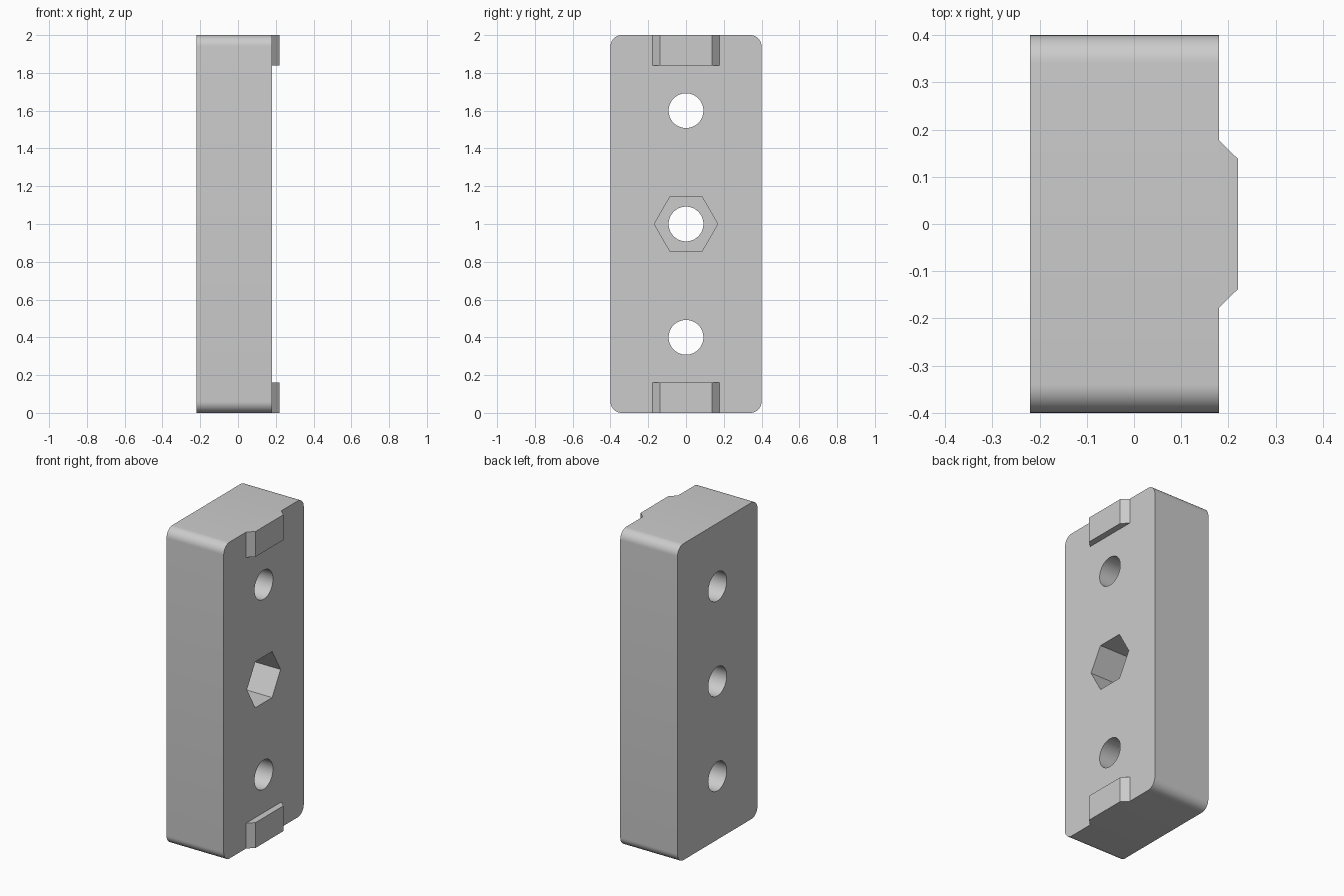
import bpy, bmesh, math
from mathutils import Vector

old = bpy.data.objects.get("Cube")
if old:
    bpy.data.objects.remove(old, do_unlink=True)

grey = bpy.data.materials.new("light grey")
grey.use_nodes = True
colour = (0.6, 0.6, 0.6, 1)
grey.diffuse_color = colour
grey.node_tree.nodes["Principled BSDF"].inputs["Base Color"].default_value = colour


def prism(name, points, direction):
    """Extrude a flat outline into a closed solid."""
    bm = bmesh.new()
    face = bm.faces.new([bm.verts.new(p) for p in points])
    new = bmesh.ops.extrude_face_region(bm, geom=[face])["geom"]
    verts = [v for v in new if isinstance(v, bmesh.types.BMVert)]
    bmesh.ops.translate(bm, verts=verts, vec=Vector(direction))
    bmesh.ops.recalc_face_normals(bm, faces=bm.faces)
    mesh = bpy.data.meshes.new(name)
    bm.to_mesh(mesh)
    bm.free()
    mesh.materials.append(grey)
    obj = bpy.data.objects.new(name, mesh)
    bpy.context.collection.objects.link(obj)
    return obj


def ring(x, z, radius, sides):
    angles = [math.tau * i / sides for i in range(sides)]
    return [(x, radius * math.cos(a), z + radius * math.sin(a)) for a in angles]


def select_only(obj):
    bpy.ops.object.select_all(action='DESELECT')
    obj.select_set(True)
    bpy.context.view_layer.objects.active = obj


BACK, FACE, OUTER = -0.22, 0.18, 0.22
HALF_WIDTH, HEIGHT, RADIUS, STEPS = 0.4, 2.0, 0.06, 10

# Block with rounded long corners
outline = []
for quarter, (sy, sz) in enumerate([(1, 1), (-1, 1), (-1, -1), (1, -1)]):
    cy = sy * (HALF_WIDTH - RADIUS)
    cz = HEIGHT / 2 + sz * (HEIGHT / 2 - RADIUS)
    for i in range(STEPS + 1):
        a = math.pi / 2 * (quarter + i / STEPS)
        outline.append((BACK, cy + RADIUS * math.cos(a), cz + RADIUS * math.sin(a)))
block = prism("block", outline, (FACE - BACK, 0, 0))

# Three through holes and a hexagonal nut pocket
cutters = [prism("hole_cutter", ring(BACK - 0.1, z, 0.092, 64), (0.7, 0, 0))
           for z in (0.4, 1.0, 1.6)]
cutters.append(prism("nut_cutter", ring(FACE - 0.2, 1.0, 0.168, 6), (0.4, 0, 0)))
for cutter in cutters:
    cutter.hide_render = True
    select_only(block)
    cut = block.modifiers.new("cut", 'BOOLEAN')
    cut.operation, cut.solver, cut.object = 'DIFFERENCE', 'EXACT', cutter
    bpy.ops.object.modifier_apply(modifier=cut.name)
    bpy.data.objects.remove(cutter, do_unlink=True)
select_only(block)
bpy.ops.object.shade_smooth_by_angle(angle=math.radians(30))

# Bevelled locating tongues at both ends
for name, z in (("lower_tongue", 0.0), ("upper_tongue", HEIGHT - 0.16)):
    prism(name, [(FACE, -0.177, z), (OUTER, -0.138, z),
                 (OUTER, 0.138, z), (FACE, 0.177, z)], (0, 0, 0.16))
